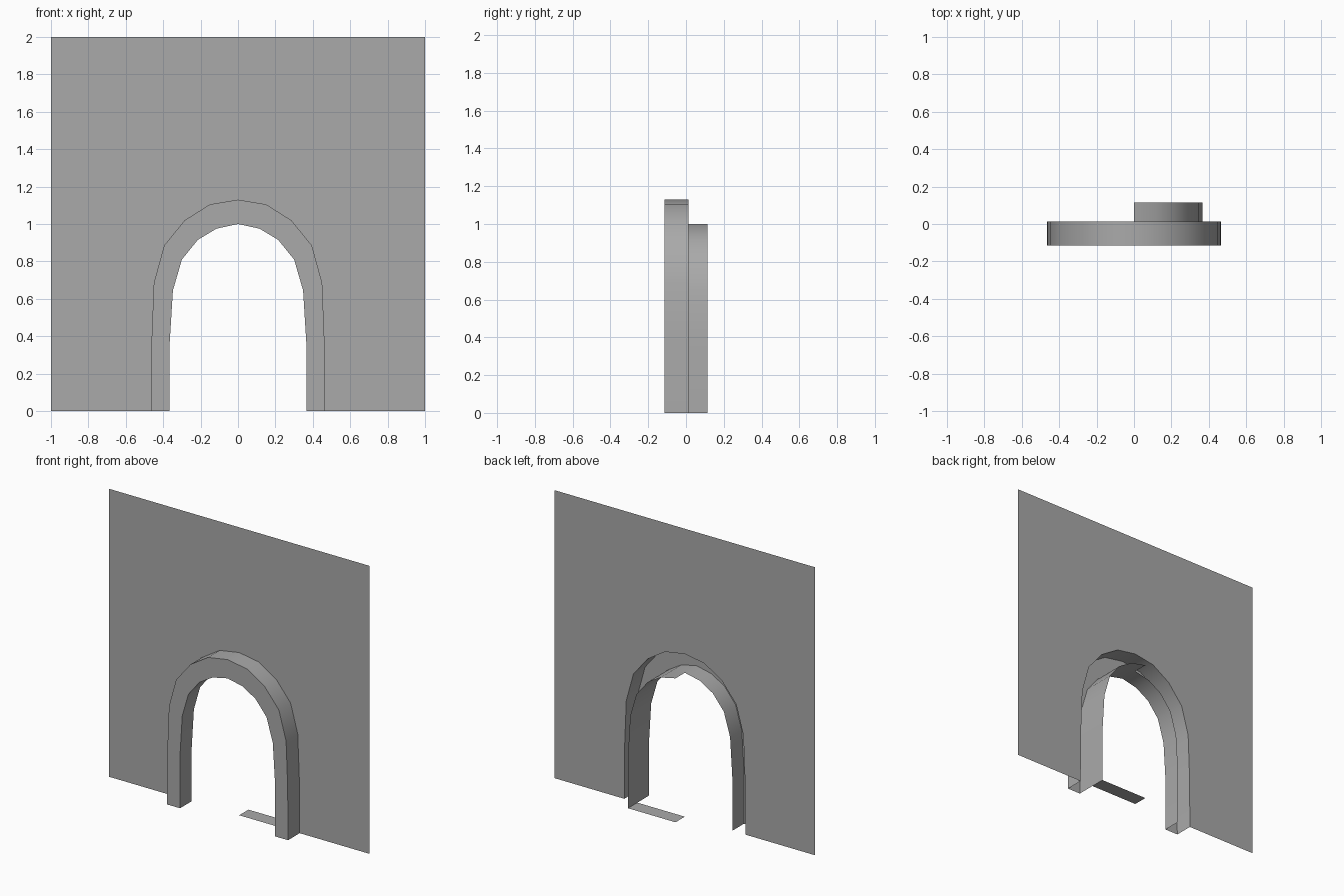
import bpy
import bmesh

FRONT, WALL, BACK = -0.115, 0.013, 0.115

# Right half of each arch, from the floor to the crown (x, z)
OUTER_HALF = [(0.465, 0), (0.462, 0.38), (0.45, 0.685), (0.395, 0.885),
              (0.285, 1.02), (0.15, 1.105), (0, 1.13)]
INNER_HALF = [(0.365, 0), (0.365, 0.37), (0.348, 0.645), (0.30, 0.81),
              (0.215, 0.915), (0.115, 0.975), (0, 1.0)]


def full_arch(half):
    """Mirror a half arch into a path from the -x foot to the +x foot."""
    return [(-x, z) for x, z in half] + half[-2::-1]


def make_object(name, faces, material):
    """Build a mesh from a list of faces, each a list of points."""
    bm = bmesh.new()
    for points in faces:
        bm.faces.new([bm.verts.new(p) for p in points])
    bmesh.ops.remove_doubles(bm, verts=bm.verts, dist=0.0001)
    mesh = bpy.data.meshes.new(name)
    bm.to_mesh(mesh)
    bm.free()
    mesh.materials.append(material)
    obj = bpy.data.objects.new(name, mesh)
    bpy.context.collection.objects.link(obj)
    bpy.ops.object.select_all(action='DESELECT')
    obj.select_set(True)
    bpy.context.view_layer.objects.active = obj
    bpy.ops.object.shade_smooth_by_angle()
    return obj


def band(path, y0, y1):
    """Sweep a path in depth; normals face away from the opening."""
    return [[(ax, y0, az), (bx, y0, bz), (bx, y1, bz), (ax, y1, az)]
            for (ax, az), (bx, bz) in zip(path, path[1:])]


def flipped(faces):
    return [f[::-1] for f in faces]


cube = bpy.data.objects.get("Cube")
if cube:
    bpy.data.objects.remove(cube, do_unlink=True)

grey = bpy.data.materials.new("plain grey")
grey.use_nodes = True
grey.diffuse_color = (0.4, 0.4, 0.4, 1)
grey.node_tree.nodes["Principled BSDF"].inputs["Base Color"].default_value = (0.4, 0.4, 0.4, 1)

outer, inner = full_arch(OUTER_HALF), full_arch(INNER_HALF)

# Thin wall with the arched opening
outline = [(-1, 0)] + outer + [(1, 0), (1, 2), (-1, 2)]
make_object("wall", [[(x, WALL, z) for x, z in outline]], grey)

# Raised arch surround, open at the back and at the feet
ring = [[(x, FRONT, z) for x, z in (outer[i], inner[i], inner[i + 1], outer[i + 1])]
        for i in range(len(outer) - 1)]
make_object("arch_surround",
            ring + band(outer, FRONT, WALL) + flipped(band(inner, FRONT, WALL)), grey)

# Rear lining on the left half of the opening
crown_to_foot = INNER_HALF[::-1]
make_object("rear_lining", flipped(band(crown_to_foot, WALL, BACK)), grey)

# Threshold strip on the floor under the lining
foot = INNER_HALF[0][0]
make_object("threshold", [[(0, WALL, 0), (foot, WALL, 0), (foot, BACK, 0), (0, BACK, 0)]], grey)
